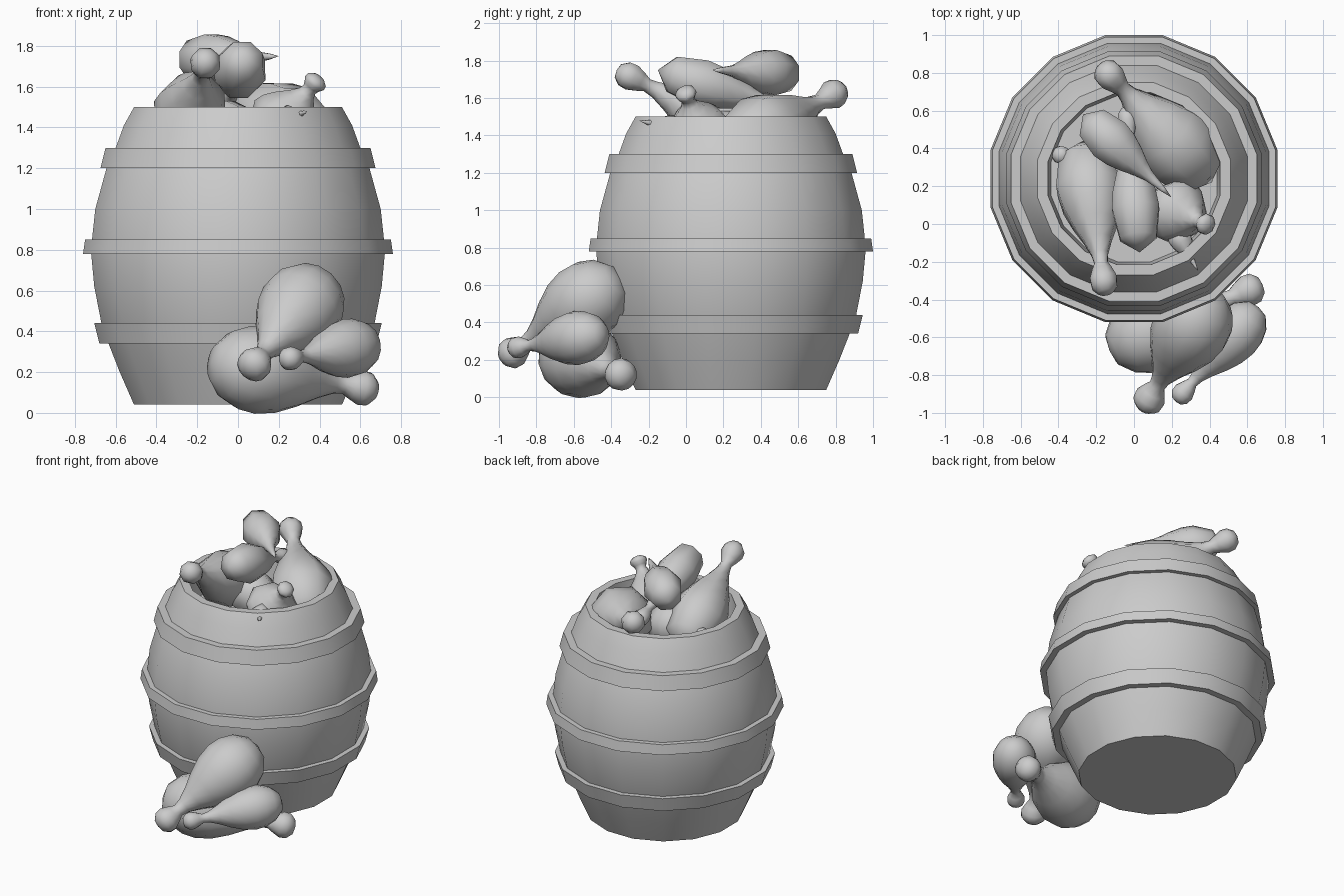
import bpy, bmesh, math
from mathutils import Vector, Matrix

cube = bpy.data.objects.get("Cube")
if cube:
    bpy.data.objects.remove(cube, do_unlink=True)


def lathe(name, profile, sides, matrix, closed=False, angle=30):
    """Revolve (radius, height) points about local z, then place with matrix."""
    bm = bmesh.new()
    rings = []
    for r, h in profile:
        if r == 0:
            rings.append([bm.verts.new((0, 0, h))] * sides)
        else:
            rings.append([bm.verts.new((r * math.cos(a), r * math.sin(a), h))
                          for a in ((i + 0.5) * math.tau / sides for i in range(sides))])
    pairs = list(zip(rings, rings[1:]))
    if closed:
        pairs.append((rings[-1], rings[0]))
    for low, high in pairs:
        for i in range(sides):
            j = (i + 1) % sides
            corners = list(dict.fromkeys((low[i], low[j], high[j], high[i])))
            bm.faces.new(corners)
    bmesh.ops.recalc_face_normals(bm, faces=bm.faces)
    mesh = bpy.data.meshes.new(name)
    bm.to_mesh(mesh)
    bm.free()
    obj = bpy.data.objects.new(name, mesh)
    obj.matrix_world = matrix
    bpy.context.collection.objects.link(obj)
    bpy.ops.object.select_all(action='DESELECT')
    obj.select_set(True)
    bpy.context.view_layer.objects.active = obj
    bpy.ops.object.shade_smooth_by_angle(angle=math.radians(angle))
    return obj


# Barrel: flat-to-flat half widths are turned into corner radii
SIDES = 16
CORNER = 1 / math.cos(math.pi / SIDES)
AXIS = Matrix.Translation((0, 0.24, 0))


def widths(points):
    return [(w * CORNER, z) for w, z in points]


lathe("barrel_body", widths([
    (0, 0.04), (0.51, 0.04), (0.58, 0.2), (0.635, 0.34), (0.67, 0.44),
    (0.705, 0.62), (0.72, 0.78), (0.715, 0.86), (0.70, 1.0), (0.645, 1.2),
    (0.60, 1.3), (0.56, 1.41), (0.51, 1.5), (0.455, 1.5), (0.45, 1.4),
    (0.44, 1.28), (0, 1.28)]), SIDES, AXIS)

# Hoops: name, bottom and top heights, outer half widths, inner half width
for name, z0, z1, w0, w1, inner in (
        ("lower_hoop", 0.34, 0.44, 0.68, 0.705, 0.62),
        ("middle_hoop", 0.78, 0.85, 0.76, 0.75, 0.70),
        ("upper_hoop", 1.2, 1.3, 0.675, 0.65, 0.58)):
    lathe(name, widths([(inner, z0), (w0, z0), (w1, z1), (inner, z1)]),
          SIDES, AXIS, closed=True)

# Drumsticks: plump meat, thin shank, knobbly bone end
MEAT = [(0, 0), (0.42, 0.02), (0.78, 0.1), (0.96, 0.2), (1, 0.3), (0.9, 0.42),
        (0.68, 0.54), (0.42, 0.65), (0.25, 0.74), (0.2, 0.8)]
KNOB = [(0.3, 0.845), (0.4, 0.9), (0.38, 0.95), (0.22, 0.99), (0, 1)]
SPLINTER = [(0.12, 0.9), (0, 1)]


def drumstick(name, tip, end, radius, sides, bone=KNOB, knob=1.0):
    tip, end = Vector(tip), Vector(end)
    axis = end - tip
    profile = [(r * radius, t * axis.length) for r, t in MEAT]
    profile += [(r * radius * knob, t * axis.length) for r, t in bone]
    if sides < 10:
        profile = profile[:1] + profile[2:3] + profile[4:]
    turn = axis.to_track_quat('Z', 'Y').to_matrix().to_4x4()
    lathe(name, profile, sides, Matrix.Translation(tip) @ turn, angle=60)


# Pile leaning against the front of the barrel
drumstick("ground_drumstick_upper", (0.41, -0.36, 0.64), (0.05, -0.98, 0.20), 0.21, 14)
drumstick("ground_drumstick_side", (0.66, -0.44, 0.34), (0.22, -0.94, 0.26), 0.145, 14)
drumstick("ground_drumstick_large", (-0.13, -0.67, 0.25), (0.68, -0.32, 0.11), 0.215, 14)

# Pile filling the barrel
drumstick("barrel_drumstick_back", (0.41, 0.22, 1.30), (-0.18, 0.84, 1.65), 0.22, 8, knob=0.9)
drumstick("barrel_drumstick_right", (-0.27, 0.44, 1.34), (-0.15, -0.37, 1.75), 0.19, 8)
drumstick("barrel_drumstick_left", (0.15, 0.10, 1.33), (0.40, -0.01, 1.65), 0.18, 8, knob=0.8)
drumstick("barrel_drumstick_top", (-0.27, 0.58, 1.73), (0.20, 0.14, 1.75), 0.13, 8, SPLINTER)
drumstick("barrel_drumstick_crossing", (0.03, -0.15, 1.75), (-0.04, 0.62, 1.52), 0.135, 8)
drumstick("barrel_drumstick_buried", (0.10, 0.20, 1.36), (-0.43, 0.38, 1.44), 0.16, 8, knob=0.8)

# Bone splinter poking through the barrel wall
drumstick("bone_splinter", (0.2, 0.0, 1.42), (0.34, -0.25, 1.48), 0.07, 6, SPLINTER)
